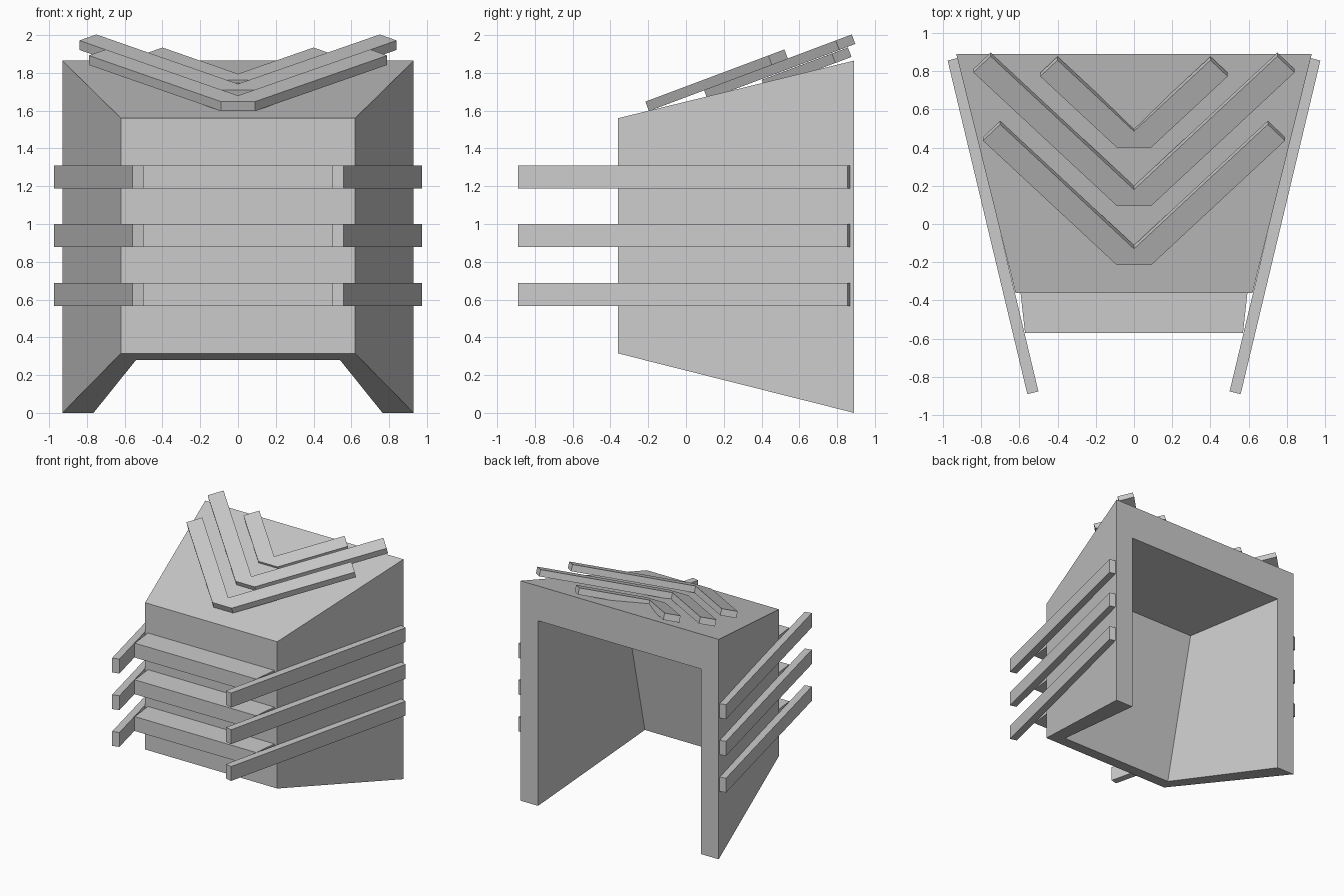
import bpy, bmesh
from mathutils import Vector

cube = bpy.data.objects.get("Cube")
if cube:
    bpy.data.objects.remove(cube, do_unlink=True)

grey = bpy.data.materials.new("plain grey")
grey.use_nodes = True
grey.diffuse_color = (0.6, 0.6, 0.6, 1)
grey.node_tree.nodes["Principled BSDF"].inputs["Base Color"].default_value = (0.6, 0.6, 0.6, 1)


def finish(bm, name):
    bmesh.ops.recalc_face_normals(bm, faces=bm.faces)
    mesh = bpy.data.meshes.new(name)
    bm.to_mesh(mesh)
    bm.free()
    mesh.materials.append(grey)
    obj = bpy.data.objects.new(name, mesh)
    bpy.context.collection.objects.link(obj)
    return obj


def prism(name, outline, offset):
    """Sweep a closed outline along an offset vector."""
    bm = bmesh.new()
    face = bm.faces.new([bm.verts.new(p) for p in outline])
    geo = bmesh.ops.extrude_face_region(bm, geom=[face], use_keep_orig=True)["geom"]
    moved = [v for v in geo if isinstance(v, bmesh.types.BMVert)]
    bmesh.ops.translate(bm, verts=moved, vec=Vector(offset))
    return finish(bm, name)


# Tapered hood, hollow and open at the back and the bottom
def arch(bm, low, high):
    (xl, yl, zl), (xh, yh, zh) = low, high
    points = [(-xl, yl, zl), (-xh, yh, zh), (xh, yh, zh), (xl, yl, zl)]
    return [bm.verts.new(p) for p in points]


bm = bmesh.new()
outer_front = arch(bm, (0.62, -0.36, 0.315), (0.62, -0.36, 1.56))
outer_back = arch(bm, (0.93, 0.89, 0), (0.93, 0.89, 1.865))
inner_back = arch(bm, (0.765, 0.89, 0), (0.765, 0.89, 1.57))
inner_front = arch(bm, (0.54, -0.22, 0.28), (0.587, 0.01, 1.55))
rings = [outer_front, outer_back, inner_back, inner_front]
for a, b in zip(rings, rings[1:]):
    for i in range(3):
        bm.faces.new((a[i], a[i + 1], b[i + 1], b[i]))
for i in (0, 3):
    bm.faces.new([ring[i] for ring in rings])
bm.faces.new((outer_front[0], inner_front[0], inner_front[3], outer_front[3]))
bm.faces.new(outer_front)
bm.faces.new(inner_front)
finish(bm, "hood_shell")

# Three guard rails: two side bars and a front crossbar each
for n, z in enumerate((0.565, 0.877, 1.188), 1):
    rise = (0, 0, 0.122)
    for side, label in ((1, "left"), (-1, "right")):
        bar = [(0.558, -0.89), (0.975, 0.855), (0.917, 0.87), (0.5, -0.876)]
        prism(f"{label}_rail_{n}", [(side * x, y, z) for x, y in bar], rise)
    cross = [(-0.57, -0.57), (0.57, -0.57), (0.6, -0.3), (-0.6, -0.3)]
    prism(f"front_crossbar_{n}", [(x, y, z) for x, y in cross], rise)

# Three tilted chevron plates on the roof
SLOPE = 0.375
for n, (y0, z0, reach) in enumerate(((-0.215, 1.648, 0.70), (0.095, 1.71, 0.75), (0.40, 1.763, 0.40)), 1):
    run = 0.93 * reach
    half = [(0.09, y0), (reach + 0.09, y0 + run), (reach, y0 + run + 0.085)]
    flat = half + [(0, y0 + 0.085)] + [(-x, y) for x, y in reversed(half)]
    outline = [(x, y, z0 + SLOPE * (y - y0)) for x, y in flat]
    prism(f"roof_chevron_{n}", outline, (0, 0.019, -0.05))
